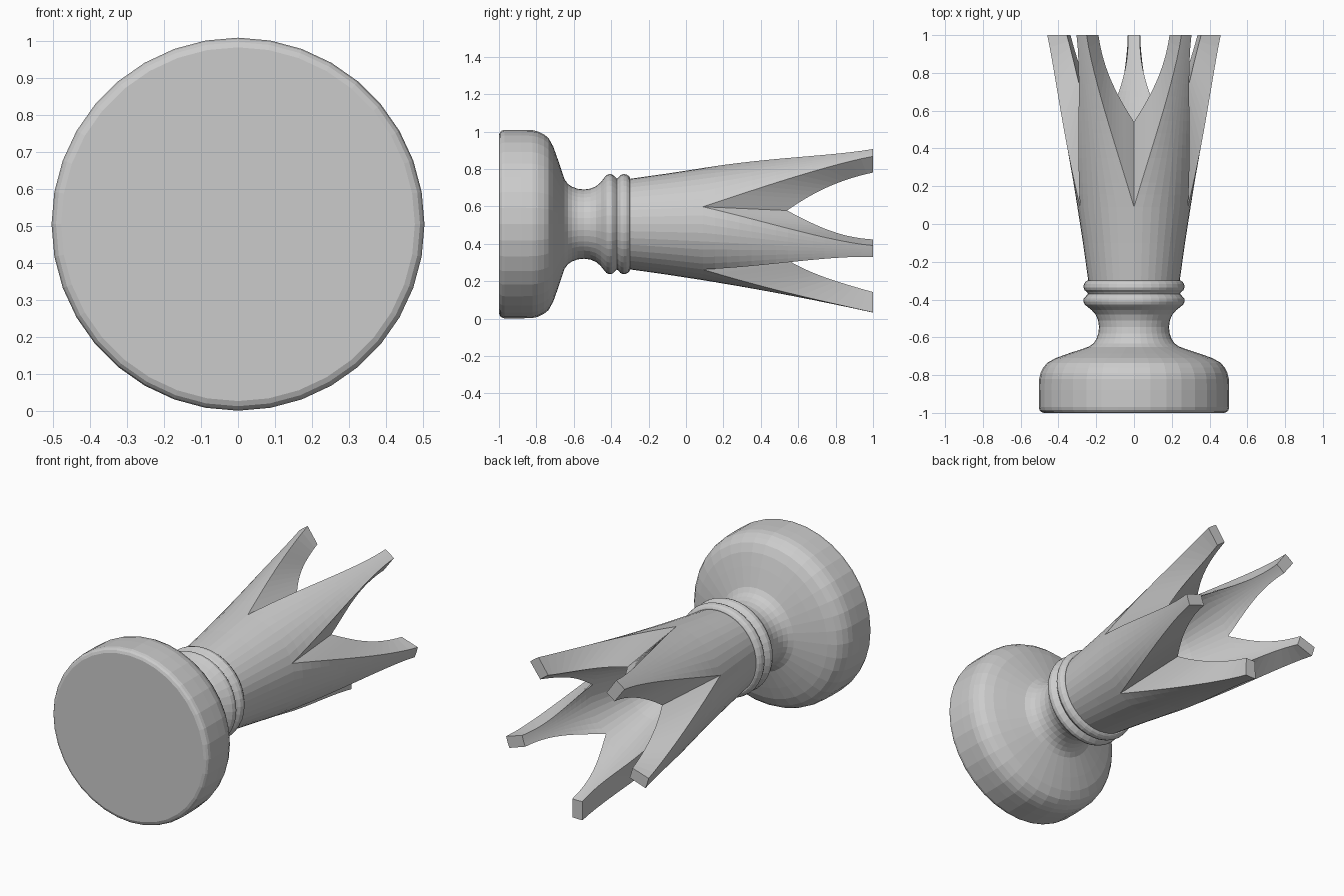
import bpy, bmesh, math

if "Cube" in bpy.data.objects:
    bpy.data.objects.remove(bpy.data.objects["Cube"])

AXIS_Z = 0.505

grey = bpy.data.materials.new("plain_grey")
grey.diffuse_color = (0.6, 0.6, 0.6, 1)
grey.use_nodes = True
grey.node_tree.nodes["Principled BSDF"].inputs["Base Color"].default_value = grey.diffuse_color


def point(r, deg, y):
    """Point at radius r around the lying axis of the piece."""
    a = math.radians(deg)
    return (r * math.cos(a), y, AXIS_Z + r * math.sin(a))


def finish(bm, name):
    bmesh.ops.remove_doubles(bm, verts=bm.verts, dist=1e-5)
    bmesh.ops.recalc_face_normals(bm, faces=bm.faces)
    mesh = bpy.data.meshes.new(name)
    bm.to_mesh(mesh)
    bm.free()
    mesh.materials.append(grey)
    obj = bpy.data.objects.new(name, mesh)
    bpy.context.collection.objects.link(obj)


def skin(bm, rows):
    """Quads between neighbouring rows of points."""
    rows = [[bm.verts.new(p) for p in row] for row in rows]
    for a, b in zip(rows, rows[1:]):
        for i in range(len(a) - 1):
            bm.faces.new((a[i], a[i + 1], b[i + 1], b[i]))
    return rows


def revolve(bm, profile, segments, start):
    """Ring surface from (y, r) pairs; first and last rings can be capped."""
    rows = [[point(r, start + 360 * i / segments, y) for i in range(segments + 1)]
            for y, r in profile]
    return skin(bm, rows)


# Foot, waist and double collar, turned from one profile
profile = [(-1, .478), (-.994, .492), (-.985, .5), (-.97, .504), (-.88, .504), (-.82, .502),
           (-.79, .495), (-.76, .48), (-.735, .46), (-.71, .415), (-.685, .345),
           (-.665, .285), (-.65, .24), (-.632, .215), (-.61, .2), (-.58, .189),
           (-.545, .185), (-.51, .19), (-.48, .203), (-.455, .225), (-.438, .247),
           (-.425, .262), (-.41, .268), (-.395, .266), (-.382, .255), (-.37, .243),
           (-.36, .25), (-.35, .262), (-.335, .268), (-.318, .265), (-.306, .257),
           (-.3, .248)]
bm = bmesh.new()
rows = revolve(bm, profile, 36, 90)
bm.faces.new(rows[0][:-1])
bm.faces.new(rows[-1][:-1])
finish(bm, "foot_and_collar")


# Flared crown: shaft, five tapering prongs and a hollow bowl
def outer_r(y):
    t = y + .3
    return .242 + .135 * t + .033 * t * t


def inner_r(y):
    return .235 + .13 * (y - .54) / .46


ACROSS, ALONG = 8, 14
bm = bmesh.new()
shaft = [(y, outer_r(y)) for y in (-.32, -.3, -.1, .09)]
rows = revolve(bm, shaft, 5 * ACROSS, -90 + 36)
bm.faces.new(rows[0][:-1])
bowl = [(.54, .235), (.42, .2), (.3, .163), (.2, .125), (.12, .08), (.08, .04), (.06, .012)]
rows = revolve(bm, bowl, 5 * ACROSS, -90 + 36)
bm.faces.new(rows[-1][:-1])

for k in range(5):
    centre = -90 + 72 * k
    outside, inside = [], []
    for n in range(ALONG + 1):
        u = n / ALONG
        wo = 4 + 32 * (1 - u) ** 1.6
        wi = 5 + 31 * (1 - u) ** 2.3
        yo, yi = .09 + .91 * u, .54 + .46 * u
        span = [2 * j / ACROSS - 1 for j in range(ACROSS + 1)]
        outside.append([point(outer_r(yo), centre + wo * s, yo) for s in span])
        inside.append([point(inner_r(yi), centre + wi * s, yi) for s in span])
    skin(bm, outside)
    skin(bm, inside)
    skin(bm, [outside[-1], inside[-1]])                       # square tip
    for side in (0, -1):                                      # notch walls
        skin(bm, [[r[side] for r in outside], [r[side] for r in inside]])
finish(bm, "pronged_crown")
